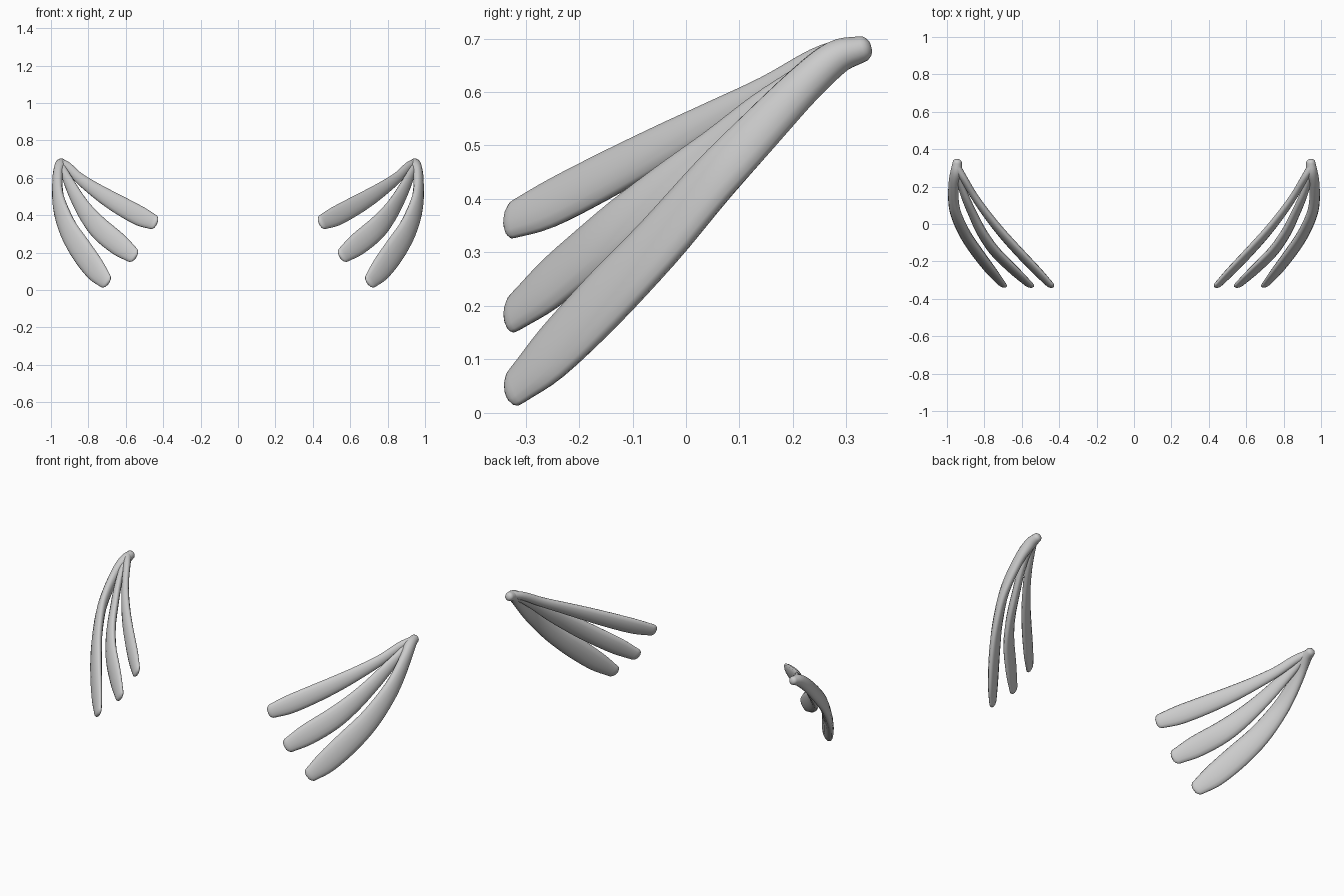
import bpy
import bmesh
import math
from mathutils import Vector

if "Cube" in bpy.data.objects:
    bpy.data.objects.remove(bpy.data.objects["Cube"], do_unlink=True)

grey = bpy.data.materials.new("plain grey")
grey.use_nodes = True
COLOUR = (0.6, 0.6, 0.6, 1)
grey.diffuse_color = COLOUR
grey.node_tree.nodes["Principled BSDF"].inputs["Base Color"].default_value = COLOUR

SIDES = 14
STEPS = 4
TILT = math.radians(18)  # upper edges lean inward


def smooth_stations(stations):
    """Catmull-Rom through (x, y, z, width, thickness) stations."""
    pts = [Vector(s) for s in stations]
    pts = [pts[0] * 2 - pts[1]] + pts + [pts[-1] * 2 - pts[-2]]
    out = []
    for a, b, c, d in zip(pts, pts[1:], pts[2:], pts[3:]):
        for i in range(STEPS):
            t = i / STEPS
            out.append(0.5 * (2 * b + (c - a) * t + (2 * a - 5 * b + 4 * c - d) * t * t
                              + (3 * b - a - 3 * c + d) * t ** 3))
    return out + [pts[-2]]


def lobe(name, stations):
    """Flattened tube along a curved path, with domed ends, on both sides."""
    rows = smooth_stations(stations)
    centres = [Vector(r[:3]) for r in rows]
    bm = bmesh.new()
    rings = []

    def ring(centre, tangent, width, thick):
        inward = tangent.cross(Vector((0, 0, 1))).normalized()
        up = inward.cross(tangent).normalized()
        wide = up * math.cos(TILT) + inward * math.sin(TILT)
        flat = inward * math.cos(TILT) - up * math.sin(TILT)
        rings.append([bm.verts.new(centre + wide * (width / 2 * math.cos(a))
                                   + flat * (thick / 2 * math.sin(a)))
                      for a in (math.tau * k / SIDES for k in range(SIDES))])

    last = len(rows) - 1
    start = (centres[1] - centres[0]).normalized()
    end = (centres[last] - centres[last - 1]).normalized()
    domes = (0.35, 0.7, 0.92)
    # Root dome
    for f in reversed(domes):
        ring(centres[0] - start * rows[0][3] * 0.4 * f, start,
             *(v * math.sqrt(1 - f * f) for v in rows[0][3:]))
    # Body
    for i, row in enumerate(rows):
        tangent = centres[min(i + 1, last)] - centres[max(i - 1, 0)]
        ring(centres[i], tangent.normalized(), row[3], row[4])
    # Tip dome
    for f in domes:
        ring(centres[last] + end * rows[last][3] * 0.35 * f, end,
             *(v * math.sqrt(1 - f * f) for v in rows[last][3:]))

    for r, s in zip(rings, rings[1:]):
        for k in range(SIDES):
            n = (k + 1) % SIDES
            bm.faces.new((r[k], r[n], s[n], s[k]))
    bm.faces.new(rings[0])
    bm.faces.new(rings[-1])
    bmesh.ops.recalc_face_normals(bm, faces=bm.faces)
    mesh = bpy.data.meshes.new(name)
    bm.to_mesh(mesh)
    bm.free()
    mesh.materials.append(grey)
    mesh.shade_smooth()
    obj = bpy.data.objects.new(name, mesh)
    bpy.context.collection.objects.link(obj)
    mirror = obj.modifiers.new("both sides", "MIRROR")
    mirror.use_mirror_merge = False


# Outer lobe, which also carries the rounded root
lobe("outer_lobe", [
    (0.945, 0.328, 0.68, 0.05, 0.05), (0.95, 0.28, 0.664, 0.066, 0.062),
    (0.963, 0.22, 0.613, 0.075, 0.055), (0.965, 0.13, 0.52, 0.09, 0.052),
    (0.95, 0.05, 0.435, 0.105, 0.052), (0.905, -0.05, 0.32, 0.122, 0.052),
    (0.84, -0.15, 0.215, 0.135, 0.05), (0.765, -0.25, 0.113, 0.125, 0.042),
    (0.71, -0.317, 0.05, 0.085, 0.03)])

# Middle lobe
lobe("middle_lobe", [
    (0.945, 0.29, 0.672, 0.045, 0.045), (0.928, 0.22, 0.627, 0.05, 0.038),
    (0.9, 0.14, 0.567, 0.068, 0.04), (0.86, 0.05, 0.49, 0.085, 0.043),
    (0.81, -0.05, 0.41, 0.104, 0.046), (0.74, -0.15, 0.328, 0.12, 0.046),
    (0.64, -0.25, 0.245, 0.118, 0.04), (0.565, -0.32, 0.188, 0.085, 0.03)])

# Inner lobe
lobe("inner_lobe", [
    (0.945, 0.3, 0.68, 0.045, 0.045), (0.908, 0.24, 0.657, 0.05, 0.038),
    (0.855, 0.15, 0.603, 0.058, 0.038), (0.785, 0.05, 0.55, 0.073, 0.04),
    (0.705, -0.05, 0.497, 0.09, 0.042), (0.615, -0.15, 0.444, 0.102, 0.042),
    (0.52, -0.25, 0.393, 0.103, 0.038), (0.453, -0.32, 0.363, 0.08, 0.03)])
